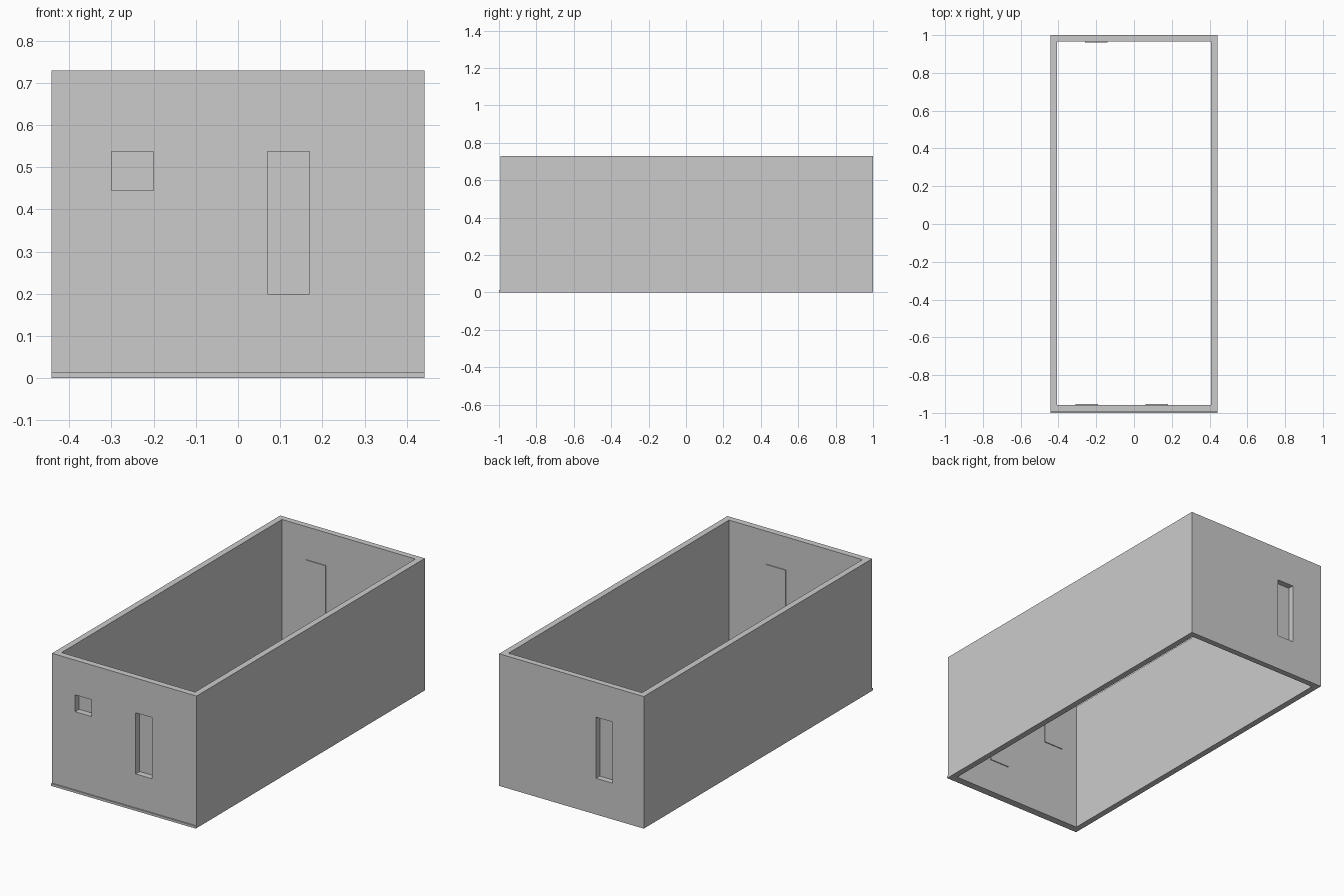
import bpy
import bmesh
from mathutils import Matrix, Vector

if "Cube" in bpy.data.objects:
    bpy.data.objects.remove(bpy.data.objects["Cube"], do_unlink=True)

# Single plain grey
grey = bpy.data.materials.new("plain grey")
grey.use_nodes = True
colour = (0.6, 0.6, 0.6, 1)
grey.diffuse_color = colour
grey.node_tree.nodes["Principled BSDF"].inputs["Base Color"].default_value = colour


def box(name, x, y, z):
    """Box from three (low, high) ranges."""
    low, high = map(Vector, zip(x, y, z))
    bm = bmesh.new()
    bmesh.ops.create_cube(bm, size=1, matrix=Matrix.Translation((low + high) / 2)
                          @ Matrix.Diagonal((*(high - low), 1)))
    mesh = bpy.data.meshes.new(name)
    bm.to_mesh(mesh)
    bm.free()
    mesh.materials.append(grey)
    obj = bpy.data.objects.new(name, mesh)
    bpy.context.collection.objects.link(obj)
    return obj


def cut(target, name, x, y, z):
    """Subtract a box from the target and discard the cutter."""
    cutter = box(name, x, y, z)
    cutter.hide_render = True
    mod = target.modifiers.new(name, "BOOLEAN")
    mod.operation = "DIFFERENCE"
    mod.solver = "EXACT"
    mod.object = cutter
    bpy.context.view_layer.objects.active = target
    bpy.ops.object.modifier_apply(modifier=name)
    bpy.data.objects.remove(cutter, do_unlink=True)


half_width, height = 0.442, 0.73
front, back = -0.993, 1.0
inner_front, inner_back = -0.958, 0.967
plate, margin = 0.005, 0.01

# Four walls, open above and below
walls = box("walls", (-half_width, half_width), (front, back), (0, height))
cut(walls, "interior", (-0.408, 0.408), (inner_front, inner_back), (-1, 2))

# Openings, each closed by a slightly larger thin panel on the inner face
openings = [
    ("front_window", (-0.3, -0.2), (0.445, 0.538), False),
    ("front_door", (0.07, 0.17), (0.2, 0.538), False),
    ("back_door", (-0.25, -0.15), (0.2, 0.538), True),
]
for name, x, z, at_back in openings:
    depth = (inner_back - 0.1, back + 0.1) if at_back else (front - 0.1, inner_front + 0.1)
    cut(walls, name + "_opening", x, depth, z)
    y = (inner_back - plate, inner_back) if at_back else (inner_front, inner_front + plate)
    box(name + "_panel", (x[0] - margin, x[1] + margin), y,
        (z[0] - margin, z[1] + margin))

# Low ledge along the foot of the front wall
box("front_ledge", (-half_width, half_width), (-1, front), (0, 0.013))
